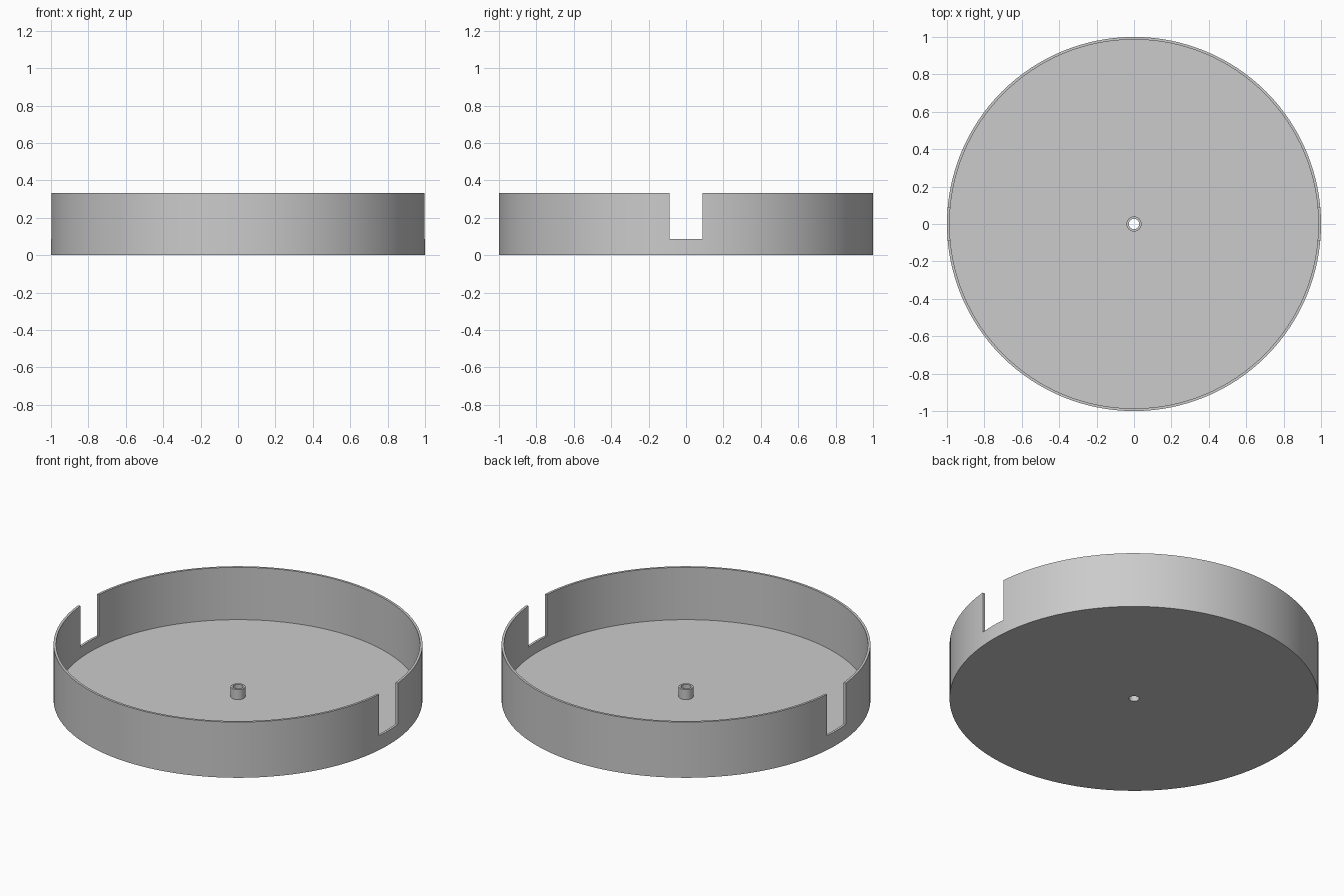
import bpy, bmesh, math
from mathutils import Matrix

cube = bpy.data.objects.get("Cube")
if cube:
    bpy.data.objects.remove(cube, do_unlink=True)

SEGMENTS = 128
RADIUS, HEIGHT, WALL, FLOOR = 1.0, 0.333, 0.014, 0.02
TUBE_OUTER, TUBE_INNER, TUBE_TOP = 0.04, 0.028, 0.08
NOTCH_WIDTH, NOTCH_BOTTOM = 0.176, 0.085

grey = bpy.data.materials.new("plain grey")
grey.use_nodes = True
colour = (0.6, 0.6, 0.6, 1)
grey.diffuse_color = colour
grey.node_tree.nodes["Principled BSDF"].inputs["Base Color"].default_value = colour


def add_object(name, bm):
    bmesh.ops.recalc_face_normals(bm, faces=bm.faces)
    mesh = bpy.data.meshes.new(name)
    bm.to_mesh(mesh)
    bm.free()
    mesh.materials.append(grey)
    obj = bpy.data.objects.new(name, mesh)
    bpy.context.collection.objects.link(obj)
    return obj


# Round tray: floor, rim and hollow centre tube turned from one closed profile
inner = RADIUS - WALL
profile = [(TUBE_INNER, 0), (RADIUS, 0), (RADIUS, HEIGHT), (inner, HEIGHT),
           (inner, FLOOR), (TUBE_OUTER, FLOOR), (TUBE_OUTER, TUBE_TOP),
           (TUBE_INNER, TUBE_TOP)]
bm = bmesh.new()
points = [bm.verts.new((r, 0, z)) for r, z in profile]
edges = [bm.edges.new((p, points[i - 1])) for i, p in enumerate(points)]
bmesh.ops.spin(bm, geom=points + edges, cent=(0, 0, 0), axis=(0, 0, 1),
               angle=math.tau, steps=SEGMENTS, use_merge=True)
bmesh.ops.remove_doubles(bm, verts=bm.verts, dist=0.0001)
tray = add_object("round_tray", bm)

# Notches: one long box cuts both sides of the rim above the tube
bm = bmesh.new()
bmesh.ops.create_cube(bm, size=1, matrix=Matrix.Translation((0, 0, NOTCH_BOTTOM + 0.25))
                      @ Matrix.Diagonal((2.4, NOTCH_WIDTH, 0.5, 1)))
cutter = add_object("notch_cutter", bm)
cutter.hide_render = True

cut = tray.modifiers.new("notches", "BOOLEAN")
cut.operation = "DIFFERENCE"
cut.solver = "EXACT"
cut.object = cutter
bpy.context.view_layer.objects.active = tray
tray.select_set(True)
bpy.ops.object.modifier_apply(modifier=cut.name)
bpy.data.objects.remove(cutter, do_unlink=True)

# Smooth walls with crisp edges
bpy.ops.object.shade_smooth_by_angle(angle=math.radians(30))
